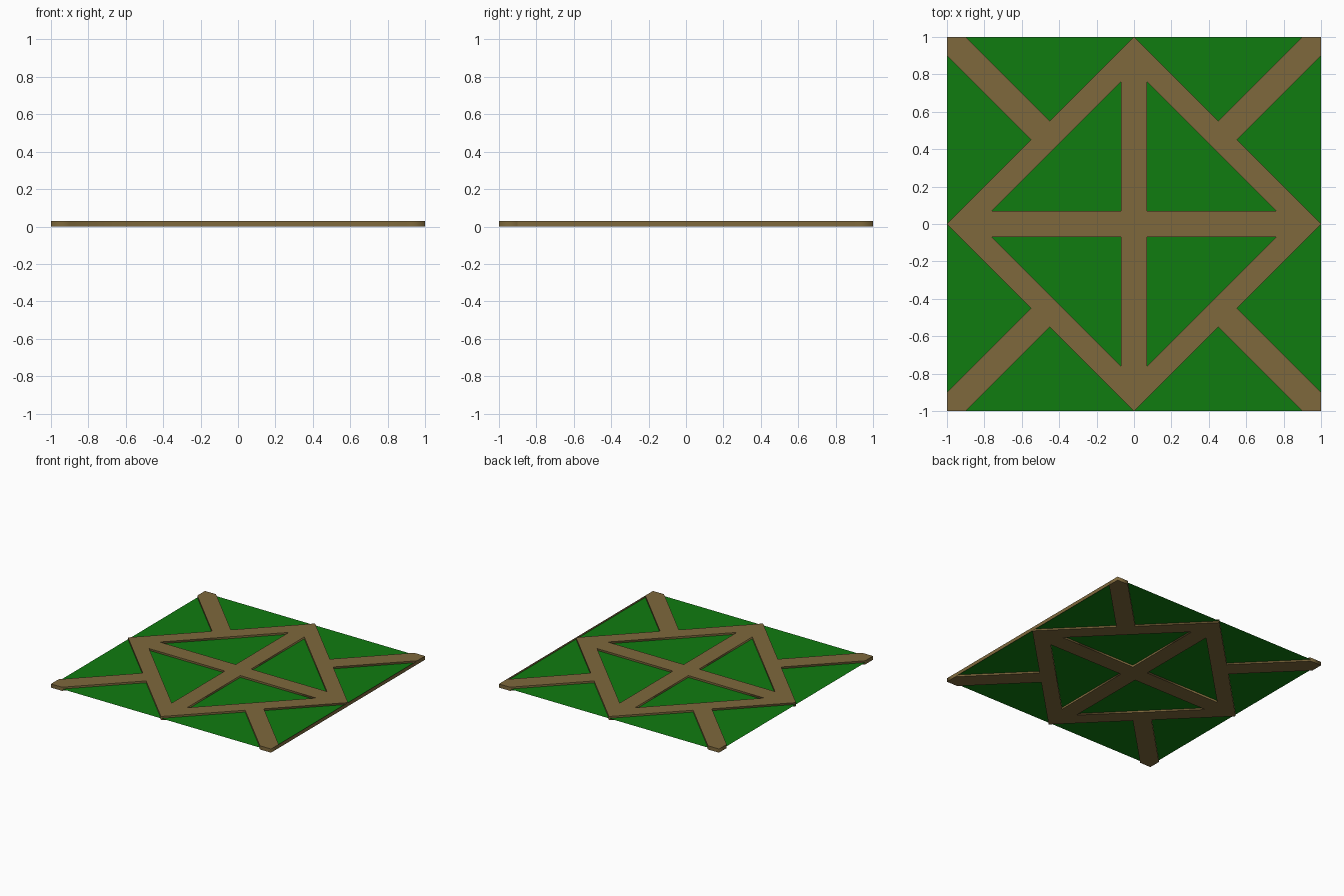
import bpy
import bmesh

if "Cube" in bpy.data.objects:
    bpy.data.objects.remove(bpy.data.objects["Cube"])

H = 0.03          # frame thickness
PANEL_Z = 0.015   # height of the thin green panels


def material(name, rgb):
    m = bpy.data.materials.new(name)
    m.diffuse_color = (*rgb, 1)
    m.use_nodes = True
    m.node_tree.nodes["Principled BSDF"].inputs["Base Color"].default_value = m.diffuse_color
    return m


wood = material("wood", (0.21, 0.14, 0.045))
green = material("green", (0.005, 0.2, 0.005))


def turn(points, n):
    """Rotate 2D points by n quarter turns."""
    for _ in range(n):
        points = [(-y, x) for x, y in points]
    return points


def face_object(name, faces, mat):
    bm = bmesh.new()
    for f in faces:
        bm.faces.new([bm.verts.new(p) for p in f])
    mesh = bpy.data.meshes.new(name)
    bm.to_mesh(mesh)
    bm.free()
    mesh.materials.append(mat)
    ob = bpy.data.objects.new(name, mesh)
    bpy.context.collection.objects.link(ob)
    return ob


# One quarter of the lattice: outline, inner opening, two outer openings
outline = [(1, 0), (0.55, 0.45), (1, 0.9), (1, 1), (0.9, 1), (0.45, 0.55)]
inner = [(0.07, 0.07), (0.76, 0.07), (0.07, 0.76)]
outer = [[(1, 0), (1, 0.9), (0.55, 0.45)],
         [(0, 1), (0.45, 0.55), (0.9, 1)]]

# Timber lattice: filled outline with four triangular holes, extruded
curve = bpy.data.curves.new("timber_lattice", 'CURVE')
curve.dimensions = '2D'
curve.fill_mode = 'BOTH'
curve.extrude = H / 2
loops = [[p for n in range(4) for p in turn(outline, n)]]
loops += [turn(inner, n) for n in range(4)]
for loop in loops:
    s = curve.splines.new('POLY')
    s.points.add(len(loop) - 1)
    for pt, (x, y) in zip(s.points, loop):
        pt.co = (x, y, 0, 1)
    s.use_cyclic_u = True
curve.materials.append(wood)
lattice = bpy.data.objects.new("timber_lattice", curve)
lattice.location.z = H / 2
bpy.context.collection.objects.link(lattice)
bpy.context.view_layer.objects.active = lattice
lattice.select_set(True)
bpy.ops.object.convert(target='MESH')

# Thin green panels filling every opening
panels = [turn(t, n) for n in range(4) for t in [inner] + outer]
face_object("green_panels", [[(x, y, PANEL_Z) for x, y in t] for t in panels], green)

# Thin edge strip closing the right-hand side
face_object("edge_strip", [[(1, -0.9, 0), (1, 0.9, 0), (1, 0.9, H), (1, -0.9, H)]], wood)
